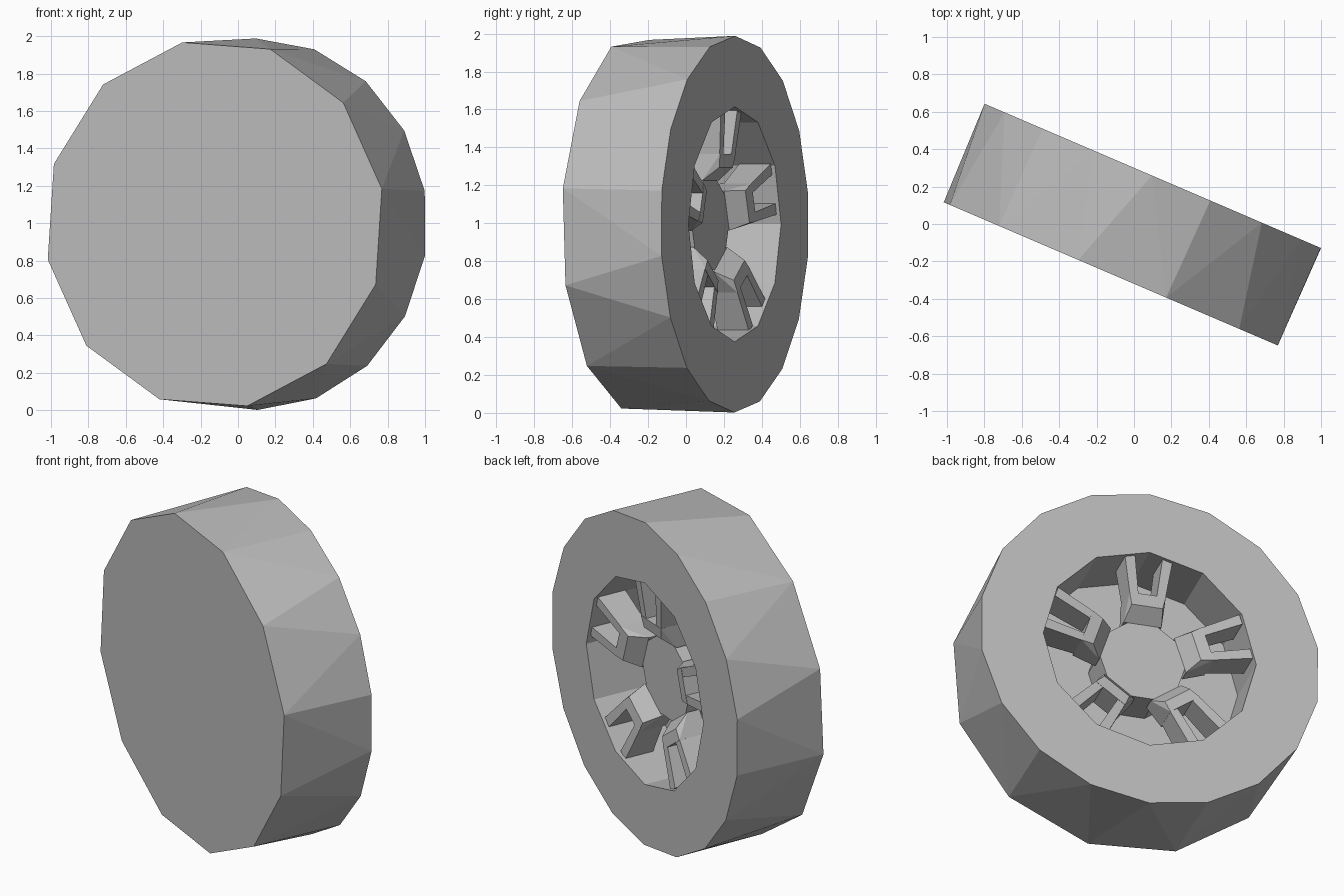
import bpy, bmesh, math
from mathutils import Vector

if "Cube" in bpy.data.objects:
    bpy.data.objects.remove(bpy.data.objects["Cube"])

grey = bpy.data.materials.new("grey")
grey.use_nodes = True
grey.diffuse_color = (0.5, 0.5, 0.5, 1)
grey.node_tree.nodes["Principled BSDF"].inputs["Base Color"].default_value = (0.5, 0.5, 0.5, 1)

# Wheel frame: ACROSS lies in the wheel plane, AXLE points out of the hub side
ACROSS = Vector((0.919, -0.394, 0))
AXLE = Vector((0.394, 0.919, 0))
CENTRE = Vector((0, 0, 0.995)) - 0.009 * ACROSS
OUTER, THICK = 0.276, 0.57
CAVITY_R, CAVITY_DEPTH = 0.62, 0.36


def point(r, deg, depth, side=0.0):
    """Polar point on the wheel; angle from the top, depth inward from the hub side."""
    a = math.radians(deg)
    u = r * math.sin(a) + side * math.cos(a)
    z = r * math.cos(a) - side * math.sin(a)
    return CENTRE + ACROSS * u + Vector((0, 0, z)) + AXLE * (OUTER - depth)


def ring(bm, n, r, depth, start=0.0):
    return [bm.verts.new(point(r, start + 360 * i / n, depth)) for i in range(n)]


def hull(bm, verts):
    bmesh.ops.convex_hull(bm, input=verts)


def finish(bm, name):
    bmesh.ops.recalc_face_normals(bm, faces=bm.faces[:])
    mesh = bpy.data.meshes.new(name)
    bm.to_mesh(mesh)
    bm.free()
    mesh.materials.append(grey)
    ob = bpy.data.objects.new(name, mesh)
    bpy.context.collection.objects.link(ob)
    return ob


# Tyre: faceted tread between two unlike polygons, with a cavity on the hub side
bm = bmesh.new()
back = ring(bm, 18, 0.993, 0, -0.3)
front = ring(bm, 12, 0.99, THICK, 19)
hull(bm, back + front)
rim_set = set(back)
bmesh.ops.delete(bm, geom=[f for f in bm.faces if set(f.verts) <= rim_set], context='FACES')
# Caps of the hull leave loose inner edges behind on the hub side
bmesh.ops.delete(bm, geom=[e for e in bm.edges if not e.link_faces], context='EDGES')
lip = ring(bm, 12, CAVITY_R, 0)
floor = ring(bm, 12, CAVITY_R, CAVITY_DEPTH)
for i in range(12):
    j = (i + 1) % 12
    bm.faces.new((lip[i], lip[j], floor[j], floor[i]))
bm.faces.new(floor)
bmesh.ops.triangle_fill(bm, edges=[e for e in bm.edges if e.is_boundary], use_beauty=True)
bmesh.ops.dissolve_limit(bm, angle_limit=0.002, verts=bm.verts[:], edges=bm.edges[:])
finish(bm, "tyre")

# Hub: raised disc in the cavity
bm = bmesh.new()
hull(bm, ring(bm, 10, 0.25, 0.14, 18) + ring(bm, 10, 0.25, CAVITY_DEPTH, 18))
finish(bm, "hub")

# Spokes: each has a sloped root and two arms that fork out to the rim
for k in range(5):
    deg = 72 * k
    bm = bmesh.new()
    root = [(0.23, 0.14, 0.11), (0.30, 0.05, 0.09), (0.37, 0.04, 0.105),
            (0.23, 0.22, 0.11), (0.37, 0.22, 0.105)]
    hull(bm, [bm.verts.new(point(r, deg, d, s * w)) for r, d, w in root for s in (-1, 1)])
    for s in (-1, 1):
        arm = [(0.34, 0.045, 0.2, 0.05, 0.10), (0.60, 0.02, 0.2, 0.08, 0.14)]
        hull(bm, [bm.verts.new(point(r, deg, d, s * w))
                  for r, top, low, near, far in arm for d in (top, low) for w in (near, far)])
    finish(bm, f"spoke_{k + 1}")
